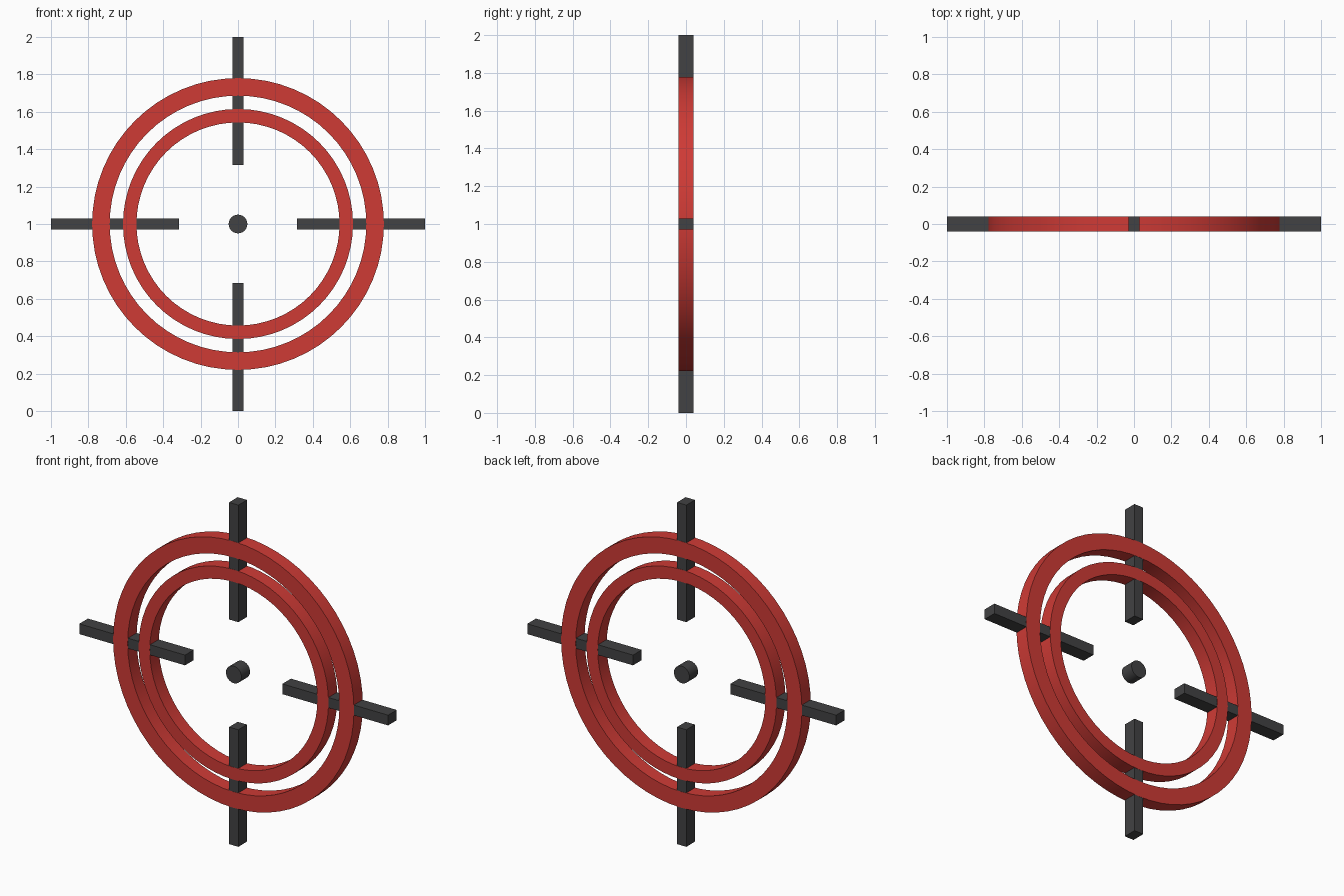
import bpy, bmesh, math
from mathutils import Vector

if "Cube" in bpy.data.objects:
    bpy.data.objects.remove(bpy.data.objects["Cube"])

CENTRE_Z = 1.0


def material(name, rgb):
    m = bpy.data.materials.new(name)
    m.diffuse_color = (*rgb, 1.0)
    m.use_nodes = True
    m.node_tree.nodes["Principled BSDF"].inputs["Base Color"].default_value = m.diffuse_color
    return m


RED = material("red", (0.62, 0.043, 0.036))
GREY = material("dark grey", (0.054, 0.054, 0.056))


def finish(name, bm, mat, smooth=False):
    bmesh.ops.recalc_face_normals(bm, faces=bm.faces)
    mesh = bpy.data.meshes.new(name)
    bm.to_mesh(mesh)
    bm.free()
    mesh.materials.append(mat)
    ob = bpy.data.objects.new(name, mesh)
    bpy.context.collection.objects.link(ob)
    if smooth:
        bpy.ops.object.select_all(action='DESELECT')
        ob.select_set(True)
        bpy.context.view_layer.objects.active = ob
        bpy.ops.object.shade_smooth_by_angle(angle=math.radians(30))
    return ob


def ring(name, r_out, r_in, half, sides=64):
    """Flat ring: a rectangular section swept around the y axis."""
    bm = bmesh.new()
    section = [(r_out, -half), (r_out, half), (r_in, half), (r_in, -half)]
    loops = []
    for i in range(sides):
        a = math.tau * i / sides
        loops.append([bm.verts.new((r * math.cos(a), y, CENTRE_Z + r * math.sin(a)))
                      for r, y in section])
    for i in range(sides):
        p, q = loops[i], loops[(i + 1) % sides]
        for k in range(4):
            n = (k + 1) % 4
            bm.faces.new((p[k], p[n], q[n], q[k]))
    finish(name, bm, RED, smooth=True)


def bar(name, direction, start=0.315, end=1.0, width=0.06, depth=0.08):
    """Square-ended bar pointing away from the centre."""
    d = Vector(direction)
    size = Vector((width, depth, width))
    size[0 if d.x else 2] = end - start
    bm = bmesh.new()
    bmesh.ops.create_cube(bm, size=1)
    mid = d * (start + end) / 2
    for v in bm.verts:
        v.co = Vector(a * b for a, b in zip(v.co, size)) + mid + Vector((0, 0, CENTRE_Z))
    finish(name, bm, GREY)


# Two concentric rings, a hair deeper than the bars
ring("outer_ring", 0.78, 0.686, 0.041)
ring("inner_ring", 0.615, 0.543, 0.041)

# Four cross hair bars
for side, d in (("right", (1, 0, 0)), ("left", (-1, 0, 0)),
                ("top", (0, 0, 1)), ("bottom", (0, 0, -1))):
    bar(side + "_bar", d)

# Centre dot
bm = bmesh.new()
bmesh.ops.create_cone(bm, cap_ends=True, segments=32, radius1=0.05, radius2=0.05, depth=0.08)
for v in bm.verts:
    v.co = (v.co.x, v.co.z, v.co.y + CENTRE_Z)
finish("centre_dot", bm, GREY, smooth=True)
